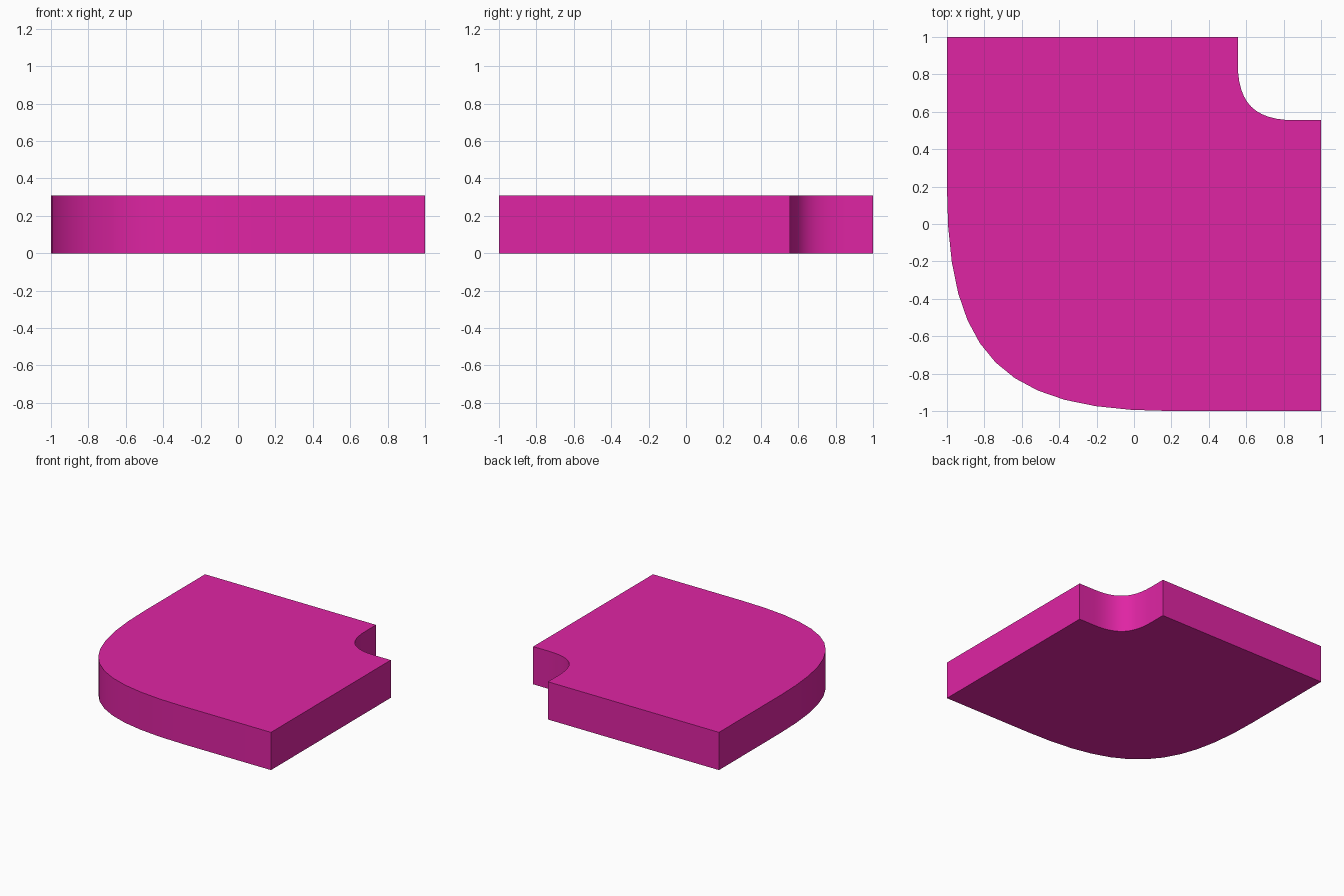
import bpy, bmesh, math
from mathutils import Vector
from mathutils.geometry import interpolate_bezier

if "Cube" in bpy.data.objects:
    bpy.data.objects.remove(bpy.data.objects["Cube"])

HEIGHT = 0.31
SEGMENTS = 12


def corner_curve(reach, handle, start):
    """Rounded corner, symmetric about the diagonal, measured from the (1, 1) corner."""
    offsets = [(reach, start), (reach, handle), (handle, reach), (start, reach)]
    pts = [Vector((1 - x, 1 - y, 0)) for x, y in offsets]
    return interpolate_bezier(*pts, SEGMENTS + 1)


# Outline: big outer bend, straight end, small inner bend, straight end
outer = corner_curve(2.0, 1.707, 0.8)
inner = corner_curve(0.445, 0.355, 0.14)
outline = ([Vector((-1, 1, 0))] + outer + [Vector((1, -1, 0)), Vector((1, 0.555, 0))]
           + inner[::-1] + [Vector((0.555, 1, 0))])

# Extrude the outline into a slab
bm = bmesh.new()
base = bm.faces.new([bm.verts.new(p) for p in outline])
top = bmesh.ops.extrude_face_region(bm, geom=[base], use_keep_orig=True)
bmesh.ops.translate(bm, vec=(0, 0, HEIGHT),
                    verts=[v for v in top["geom"] if isinstance(v, bmesh.types.BMVert)])
bmesh.ops.recalc_face_normals(bm, faces=bm.faces)
mesh = bpy.data.meshes.new("curved_corner_slab")
bm.to_mesh(mesh)
bm.free()

slab = bpy.data.objects.new("curved_corner_slab", mesh)
bpy.context.collection.objects.link(slab)

# Magenta finish
mat = bpy.data.materials.new("magenta")
mat.diffuse_color = (0.74, 0.018, 0.37, 1)
mat.use_nodes = True
mat.node_tree.nodes["Principled BSDF"].inputs["Base Color"].default_value = mat.diffuse_color
mesh.materials.append(mat)

# Smooth bends, sharp rims
bpy.context.view_layer.objects.active = slab
slab.select_set(True)
bpy.ops.object.shade_smooth_by_angle(angle=math.radians(30))
